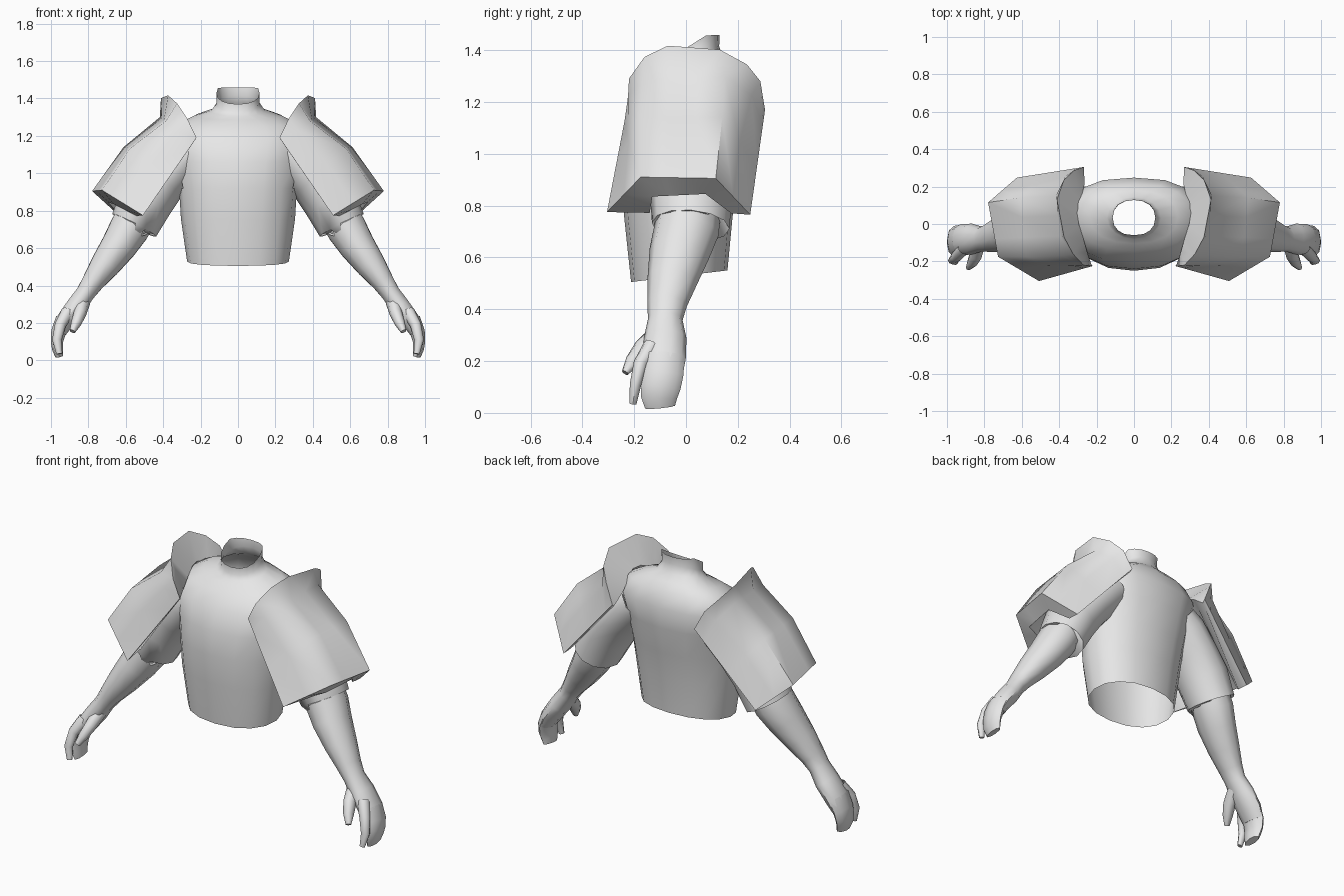
import bpy, bmesh, math
from mathutils import Vector

grey = bpy.data.materials.new("plain grey")
grey.diffuse_color = (0.8, 0.8, 0.8, 1)


def loft(name, rings, caps=(False, False), mirror=True, angle=50, drop=None):
    """Skin a list of equal-length closed point rings into one smooth object."""
    bm = bmesh.new()
    vs = [[bm.verts.new(p) for p in r] for r in rings]
    n = len(rings[0])
    for a, b in zip(vs, vs[1:]):
        for i in range(n):
            j = (i + 1) % n
            bm.faces.new((a[i], a[j], b[j], b[i]))
    if caps[0]:
        bm.faces.new(vs[0][::-1])
    if caps[1]:
        bm.faces.new(vs[-1])
    bmesh.ops.recalc_face_normals(bm, faces=bm.faces)
    if drop:
        gone = [f for f in bm.faces if all(drop(v.co) for v in f.verts)]
        bmesh.ops.delete(bm, geom=gone, context='FACES')
    me = bpy.data.meshes.new(name)
    bm.to_mesh(me)
    bm.free()
    ob = bpy.data.objects.new(name, me)
    bpy.context.collection.objects.link(ob)
    me.materials.append(grey)
    if mirror:
        ob.modifiers.new("mirror", 'MIRROR').use_mirror_merge = False
    bpy.ops.object.select_all(action='DESELECT')
    ob.select_set(True)
    bpy.context.view_layer.objects.active = ob
    bpy.ops.object.shade_smooth_by_angle(angle=math.radians(angle))
    return ob


def limb(name, path, sides=10, caps=(False, True)):
    """Tube along stations (x, y, z, half depth in y, half thickness)."""
    cs = [Vector(p[:3]) for p in path]
    rings = []
    for i, p in enumerate(path):
        t = (cs[min(i + 1, len(cs) - 1)] - cs[max(i - 1, 0)]).normalized()
        u = (Vector((0, 1, 0)) - t * t.y).normalized()
        v = t.cross(u)
        rings.append([cs[i] + u * p[3] * math.cos(a) + v * p[4] * math.sin(a)
                      for a in (2 * math.pi * k / sides for k in range(sides))])
    return loft(name, rings, caps=caps)


def torso_ring(hx, yf, yb, zf, zb, e, n=16):
    """Rounded-box section, tilted from front height zf to back height zb."""
    pts = []
    for k in range(n):
        a = 2 * math.pi * k / n
        c, s = math.cos(a), math.sin(a)
        x = math.copysign(abs(c) ** (2 / e), c) * hx
        f = math.copysign(abs(s) ** (2 / e), s)
        z = (zf + zb) / 2 + f * (zb - zf) / 2
        pts.append((x, (yf + yb) / 2 + f * (yb - yf) / 2, min(z, 1.458)))
    return pts


# Torso: open at the waist, the neck and inside the arm roots
loft("torso", [torso_ring(*r) for r in (
    (0.272, -0.212, 0.16, 0.505, 0.55, 2.2),
    (0.305, -0.238, 0.18, 0.75, 0.76, 2.2),
    (0.315, -0.25, 0.21, 0.92, 0.92, 2.3),
    (0.34, -0.24, 0.24, 1.06, 1.08, 2.3),
    (0.36, -0.2, 0.248, 1.18, 1.2, 2.5),
    (0.31, -0.142, 0.215, 1.25, 1.29, 2.4),
    (0.235, -0.105, 0.18, 1.285, 1.33, 2.2),
    (0.145, -0.08, 0.145, 1.305, 1.365, 2),
    (0.114, -0.062, 0.128, 1.33, 1.415, 2.2),
    (0.115, -0.06, 0.13, 1.37, 1.49, 2.3))], mirror=False,
    drop=lambda p: abs(p.x) > 0.28 and 0.91 < p.z < 1.22 and abs(p.y - 0.01) < 0.13)

# Upper arm with the sleeve opening turned inward
limb("sleeve", [(0.25, 0.02, 1.12, 0.18, 0.13), (0.31, 0.02, 1.07, 0.185, 0.14),
                (0.4, 0.02, 0.97, 0.175, 0.135), (0.49, 0.02, 0.86, 0.16, 0.148),
                (0.555, 0.018, 0.722, 0.15, 0.132), (0.555, 0.008, 0.735, 0.127, 0.114)],
     sides=12, caps=(False, False))

# Forearm and palm
limb("forearm", [(0.545, 0.008, 0.765, 0.125, 0.112), (0.58, 0.002, 0.705, 0.126, 0.112),
                 (0.635, -0.026, 0.615, 0.117, 0.1), (0.71, -0.053, 0.51, 0.097, 0.083),
                 (0.775, -0.073, 0.42, 0.077, 0.062), (0.815, -0.08, 0.36, 0.067, 0.053),
                 (0.865, -0.08, 0.29, 0.082, 0.056), (0.925, -0.085, 0.21, 0.084, 0.052),
                 (0.955, -0.09, 0.15, 0.076, 0.038)])

# Grouped fingers, forefinger and thumb
limb("fingers", [(0.93, -0.085, 0.22, 0.08, 0.045), (0.96, -0.09, 0.15, 0.08, 0.04),
                 (0.968, -0.097, 0.1, 0.076, 0.033), (0.964, -0.104, 0.06, 0.07, 0.03),
                 (0.956, -0.1, 0.022, 0.058, 0.022)], sides=8)
limb("forefinger", [(0.91, -0.13, 0.26, 0.035, 0.035), (0.95, -0.175, 0.19, 0.028, 0.03),
                    (0.968, -0.195, 0.11, 0.022, 0.026), (0.955, -0.205, 0.035, 0.014, 0.016)],
     sides=8)
limb("thumb", [(0.83, -0.1, 0.31, 0.04, 0.04), (0.845, -0.165, 0.25, 0.038, 0.034),
               (0.865, -0.205, 0.2, 0.03, 0.028), (0.885, -0.235, 0.155, 0.014, 0.016)],
     sides=8)


# Shoulder guard: a thick bent plate with a raised collar at the neck side
def plate_row(a, b, c, d):
    a, b, c, d = map(Vector, (a, b, c, d))
    return [a, a.lerp(b, 0.5), b, b.lerp(c, 0.33), b.lerp(c, 0.67), c, c.lerp(d, 0.5), d]


collar_foot = [(0.228, -0.215, 1.18), (0.25, -0.15, 1.21), (0.27, -0.08, 1.25),
               (0.295, 0, 1.28), (0.305, 0.06, 1.28), (0.285, 0.13, 1.25),
               (0.265, 0.21, 1.21), (0.27, 0.285, 1.155)]
collar_rim = [(0.222, -0.225, 1.19), (0.27, -0.22, 1.29), (0.326, -0.16, 1.374),
              (0.374, -0.07, 1.417), (0.412, 0.13, 1.402), (0.375, 0.235, 1.345),
              (0.32, 0.287, 1.28), (0.267, 0.305, 1.17)]
front_top, front_end = Vector(collar_rim[0]), Vector((0.508, -0.305, 0.775))
back_top, back_end = Vector(collar_rim[7]), Vector((0.626, 0.248, 0.765))
shoulder = plate_row(front_top.lerp(front_end, 0.15), (0.385, -0.17, 1.28),
                     (0.418, 0.15, 1.30), back_top.lerp(back_end, 0.15))
shoulder[1] += Vector((0, -0.02, 0.02))
shoulder[6] += Vector((0, 0.03, 0.02))
middle = plate_row(front_top.lerp(front_end, 0.55), (0.575, -0.175, 1.135),
                   (0.612, 0.14, 1.14), back_top.lerp(back_end, 0.55))
end = plate_row(front_end, (0.727, -0.175, 0.91), (0.78, 0.115, 0.905), back_end)
end_inner = plate_row((0.54, -0.14, 0.772), (0.665, -0.13, 0.835),
                      (0.695, 0.075, 0.845), (0.625, 0.175, 0.77))
rows = [collar_foot, collar_rim, shoulder, middle, end, end_inner]
loft("shoulder_guard", list(zip(*rows)), caps=(True, True), angle=62)
